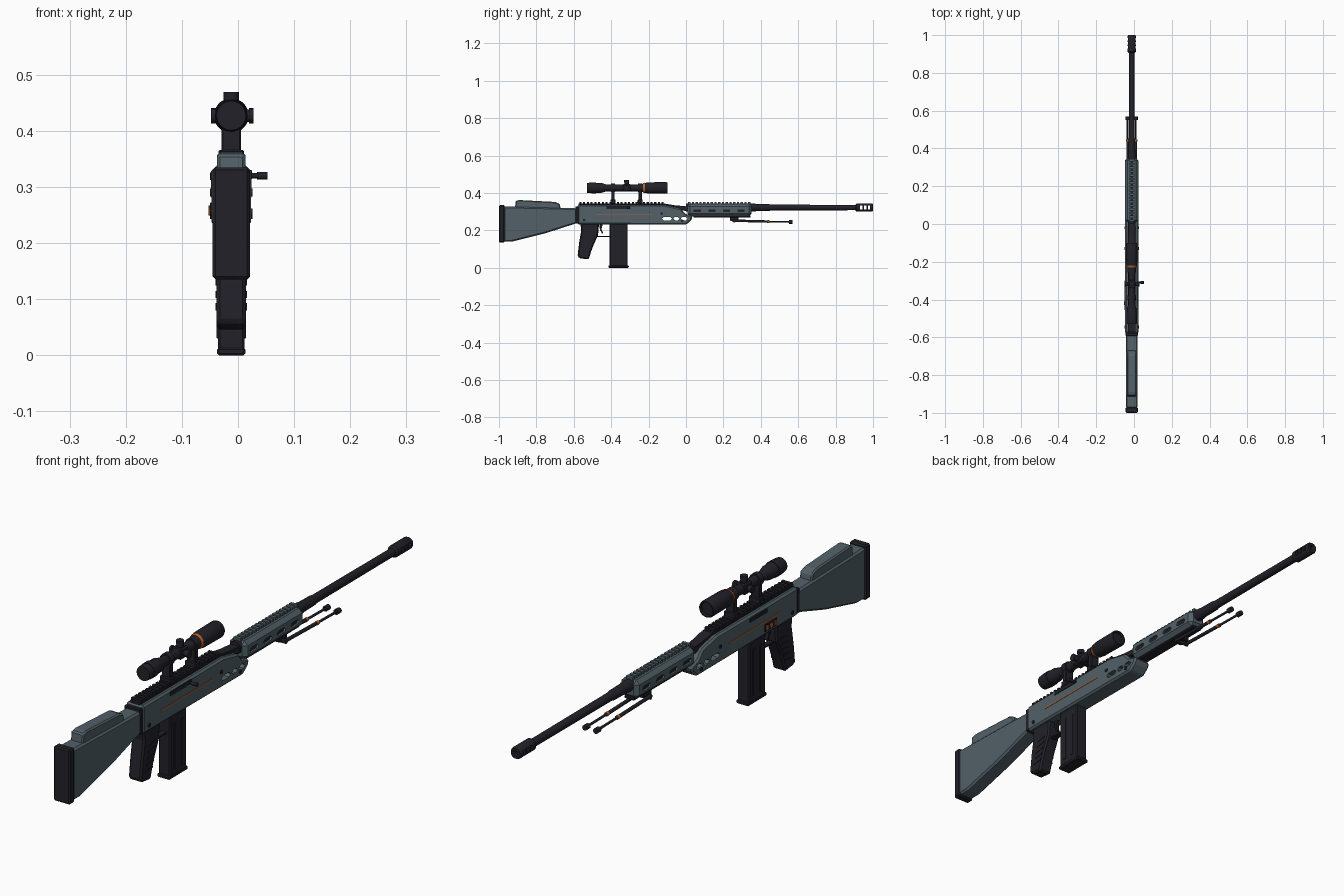
import bpy, bmesh, math
from mathutils import Matrix, Vector

if "Cube" in bpy.data.objects:
    bpy.data.objects.remove(bpy.data.objects["Cube"])

X0 = -0.012   # centre plane of the rifle


def material(name, rgb):
    m = bpy.data.materials.new(name)
    m.use_nodes = True
    m.diffuse_color = (*rgb, 1)
    m.node_tree.nodes["Principled BSDF"].inputs["Base Color"].default_value = (*rgb, 1)
    return m


SLATE = material("slate grey", (0.085, 0.12, 0.14))
DARK = material("near black", (0.016, 0.015, 0.022))
ORANGE = material("burnt orange", (0.5, 0.12, 0.025))


def finish(name, bm, mat, bevel=0.0, smooth=False):
    bmesh.ops.recalc_face_normals(bm, faces=bm.faces)
    me = bpy.data.meshes.new(name)
    bm.to_mesh(me)
    bm.free()
    me.materials.append(mat)
    ob = bpy.data.objects.new(name, me)
    bpy.context.collection.objects.link(ob)
    bpy.context.view_layer.objects.active = ob
    bpy.ops.object.select_all(action='DESELECT')
    ob.select_set(True)
    if bevel:
        b = ob.modifiers.new("Bevel", 'BEVEL')
        b.width, b.segments, b.limit_method = bevel, 1, 'ANGLE'
        bpy.ops.object.modifier_apply(modifier="Bevel")
    if smooth:
        bpy.ops.object.shade_smooth_by_angle(angle=math.radians(35))
    return ob


def prism(name, pts, half, mat, bevel=0.0, x=0.0):
    """Side profile in (y, z), extruded across x."""
    bm = bmesh.new()
    f = bm.faces.new([bm.verts.new((X0 + x - half, y, z)) for y, z in pts])
    ext = bmesh.ops.extrude_face_region(bm, geom=[f])["geom"]
    bmesh.ops.translate(bm, vec=(2 * half, 0, 0), verts=[v for v in ext if isinstance(v, bmesh.types.BMVert)])
    return finish(name, bm, mat, bevel)


def box(name, y, z, half, mat, bevel=0.0, x=0.0):
    return prism(name, [(y[0], z[0]), (y[1], z[0]), (y[1], z[1]), (y[0], z[1])], half, mat, bevel, x)


def lathe(name, rings, z, mat, x=0.0, sides=24):
    """Turned part along y from (y, radius) pairs."""
    bm = bmesh.new()
    loops = []
    for y, r in rings:
        loops.append([bm.verts.new((X0 + x + r * math.cos(a), y, z + r * math.sin(a)))
                      for a in [math.tau * (i + .5) / sides for i in range(sides)]])
    for a, b in zip(loops, loops[1:]):
        for i in range(sides):
            bm.faces.new((a[i], a[i - 1], b[i - 1], b[i]))
    bm.faces.new(loops[0])
    bm.faces.new(loops[-1])
    return finish(name, bm, mat, 0, True)


def rod(name, p, q, r, mat, sides=16):
    """Cylinder between two points, x measured from the centre plane."""
    p, q = Vector(p), Vector(q)
    d = q - p
    bm = bmesh.new()
    M = Matrix.Translation((p + q) / 2 + Vector((X0, 0, 0))) @ d.to_track_quat('Z', 'Y').to_matrix().to_4x4()
    bmesh.ops.create_cone(bm, cap_ends=True, segments=sides, radius1=r, radius2=r, depth=d.length, matrix=M)
    return finish(name, bm, mat, 0, True)


def cut(ob, cutter):
    m = ob.modifiers.new("Cut", 'BOOLEAN')
    m.operation, m.solver, m.object = 'DIFFERENCE', 'EXACT', cutter
    bpy.context.view_layer.objects.active = ob
    bpy.ops.object.modifier_apply(modifier="Cut")
    bpy.data.objects.remove(cutter)


def slot(y0, y1, z, h, half=.1, x=0.0):
    c = h / 2
    return prism("slot_cutter", [(y0, z), (y0 + c, z - c), (y1 - c, z - c), (y1, z), (y1 - c, z + c), (y0 + c, z + c)],
                 half, DARK, 0, x)


# Stock, butt pad and cheek rest
prism("stock", [(-.975, .14), (-.93, .14), (-.75, .185), (-.585, .238), (-.585, .318), (-.975, .328)],
      .031, SLATE, .007)
box("butt_pad", (-1, -.97), (.135, .335), .033, DARK, .005)
prism("cheek_rest", [(-.915, .315), (-.67, .315), (-.675, .342), (-.7, .352), (-.89, .362), (-.91, .358)],
      .025, SLATE, .005)
box("stock_collar", (-.592, -.574), (.236, .328), .033, DARK, .003)

# Receiver with open slots toward the front
receiver = prism("receiver", [(-.58, .232), (0, .23), (.03, .255), (.035, .275), (-.005, .29), (-.03, .318),
                              (-.115, .336), (-.58, .336)], .035, SLATE, .007)
for y0, y1 in ((-.128, -.075), (-.068, -.035), (-.028, .008)):
    cut(receiver, slot(y0, y1, .263, .018))
for s in (-1, 1):
    box("receiver_stripe", (-.48, -.18), (.281, .285), .001, ORANGE, 0, s * .0355)
    for y, z in ((-.545, .255), (-.13, .29), (-.02, .25)):
        rod("receiver_pin", (s * .03, y, z), (s * .038, y, z), .007, DARK, 12)
box("left_selector_plate", (-.455, -.385), (.245, .272), .002, DARK, .001, -.036)
rod("left_selector_pivot", (-.034, -.42, .258), (-.041, -.42, .258), .009, ORANGE, 12)
for y in (-.445, -.397):
    box("left_selector_mark", (y - .006, y + .006), (.25, .267), .001, ORANGE, 0, -.0385)

# Ejection port and bolt handle
box("ejection_port", (-.425, -.3), (.314, .33), .003, DARK, .001, .034)
rod("bolt_handle", (.02, -.31, .32), (.052, -.31, .32), .0045, DARK)
rod("bolt_knob", (.046, -.31, .32), (.065, -.31, .32), .007, DARK)
box("left_side_rail", (-.4, -.3), (.312, .326), .003, DARK, .001, -.035)

# Toothed sight rail and front bridge
box("sight_rail", (-.575, -.11), (.33, .344), .021, DARK, .002)
for i in range(23):
    y = -.57 + i * .02
    box("sight_rail_tooth", (y, y + .011), (.342, .351), .02, DARK)
prism("rail_bridge", [(-.12, .325), (.02, .3), (.02, .327), (-.06, .334), (-.12, .344)], .019, DARK, .002)

# Handguard with toothed ridge, side slots and lower strip
guard = box("handguard", (.008, .35), (.275, .342), .036, SLATE, .014)
for s in (-1, 1):
    for i in range(4):
        y = .035 + i * .078
        cut(guard, slot(y, y + .05, .305, .017, .008, s * .037))
        box("handguard_slot_floor", (y + .006, y + .044), (.299, .311), .001, DARK, 0, s * .03)
for i in range(17):
    y = .012 + i * .02
    box("handguard_ridge_tooth", (y, y + .012), (.338, .351), .014, SLATE)
box("handguard_lower_strip", (.04, .345), (.268, .28), .02, DARK, .003)

# Barrel and vented muzzle brake
lathe("barrel", [(.0, .021), (.37, .021), (.38, .019), (.445, .018), (.455, .0155), (.915, .0145)], .322, DARK)
brake = lathe("muzzle_brake", [(.905, .015), (.912, .022), (.994, .022), (1, .019)], .322, DARK)
for i in range(3):
    y = .93 + i * .021
    cut(brake, box("vent_cutter", (y, y + .013), (.312, .332), .1, DARK))
cut(brake, rod("bore_cutter", (0, .975, .322), (0, 1.05, .322), .009, DARK))

# Folded bipod
box("bipod_mount", (.235, .28), (.25, .272), .015, DARK, .003)
rod("bipod_hinge", (-.027, .258, .25), (.027, .258, .25), .008, DARK)
for s in (-1, 1):
    x = s * .022
    rod("bipod_leg", (x, .25, .252), (x, .44, .247), .0065, DARK, 12)
    rod("bipod_leg_tip", (x, .43, .247), (x, .56, .245), .0045, DARK, 12)
    rod("bipod_ring", (x, .436, .247), (x, .447, .247), .0075, ORANGE, 12)
    rod("bipod_foot", (x, .55, .245), (x, .57, .245), .010, DARK, 12)

# Magazine
box("magazine", (-.408, -.312), (.008, .24), .024, DARK, .004)
box("magazine_base", (-.414, -.306), (0, .013), .025, DARK, .003)
for s in (-1, 1):
    for y in (-.385, -.345):
        box("magazine_rib", (y, y + .012), (.03, .2), .002, DARK, .001, s * .024)

# Grip, trigger and guard
prism("grip", [(-.58, .06), (-.565, .05), (-.52, .045), (-.508, .085), (-.495, .12), (-.47, .175), (-.465, .236),
               (-.565, .236), (-.56, .2), (-.572, .13)], .026, DARK, .006)
for s in (-1, 1):
    for i in range(5):
        y, z = -.553 + i * .006, .08 + i * .022
        prism("grip_ridge", [(y, z), (y + .04, z + .006), (y + .04, z + .013), (y, z + .007)], .002, DARK, 0, s * .026)
box("trigger_guard", (-.485, -.405), (.164, .171), .011, DARK, .002)
prism("trigger", [(-.462, .235), (-.445, .235), (-.452, .205), (-.442, .185), (-.449, .183), (-.461, .205)],
      .006, DARK, .001)

# Telescopic sight
AX = .427
lathe("scope_body", [(-.53, .02), (-.53, .026), (-.515, .028), (-.45, .026), (-.425, .018), (-.25, .018),
                     (-.205, .03), (-.105, .031), (-.1, .029), (-.1, .025), (-.11, .024)], AX, DARK, 0, 32)
lathe("scope_eyepiece_ring", [(-.505, .029), (-.48, .029)], AX, DARK)
lathe("scope_accent_ring", [(-.229, .0255), (-.22, .028)], AX, ORANGE)
box("turret_block", (-.34, -.295), (AX - .02, AX + .02), .02, DARK, .005)
rod("top_turret", (0, -.317, AX), (0, -.317, .46), .012, DARK)
rod("top_turret_cap", (0, -.317, .455), (0, -.317, .469), .0135, DARK)
for s, reach in ((-1, .036), (1, .04)):
    rod("side_turret", (0, -.317, AX), (s * reach, -.317, AX), .011, DARK)
    rod("side_turret_cap", (s * (reach - .008), -.317, AX), (s * reach, -.317, AX), .0135, DARK)
for y in (-.39, -.245):
    box("scope_mount_post", (y - .009, y + .009), (.35, .415), .017, DARK, .002)
    box("scope_mount_clamp", (y - .013, y + .013), (.343, .366), .023, DARK, .003)
    lathe("scope_mount_ring", [(y - .011, .023), (y + .011, .023)], AX, DARK)
